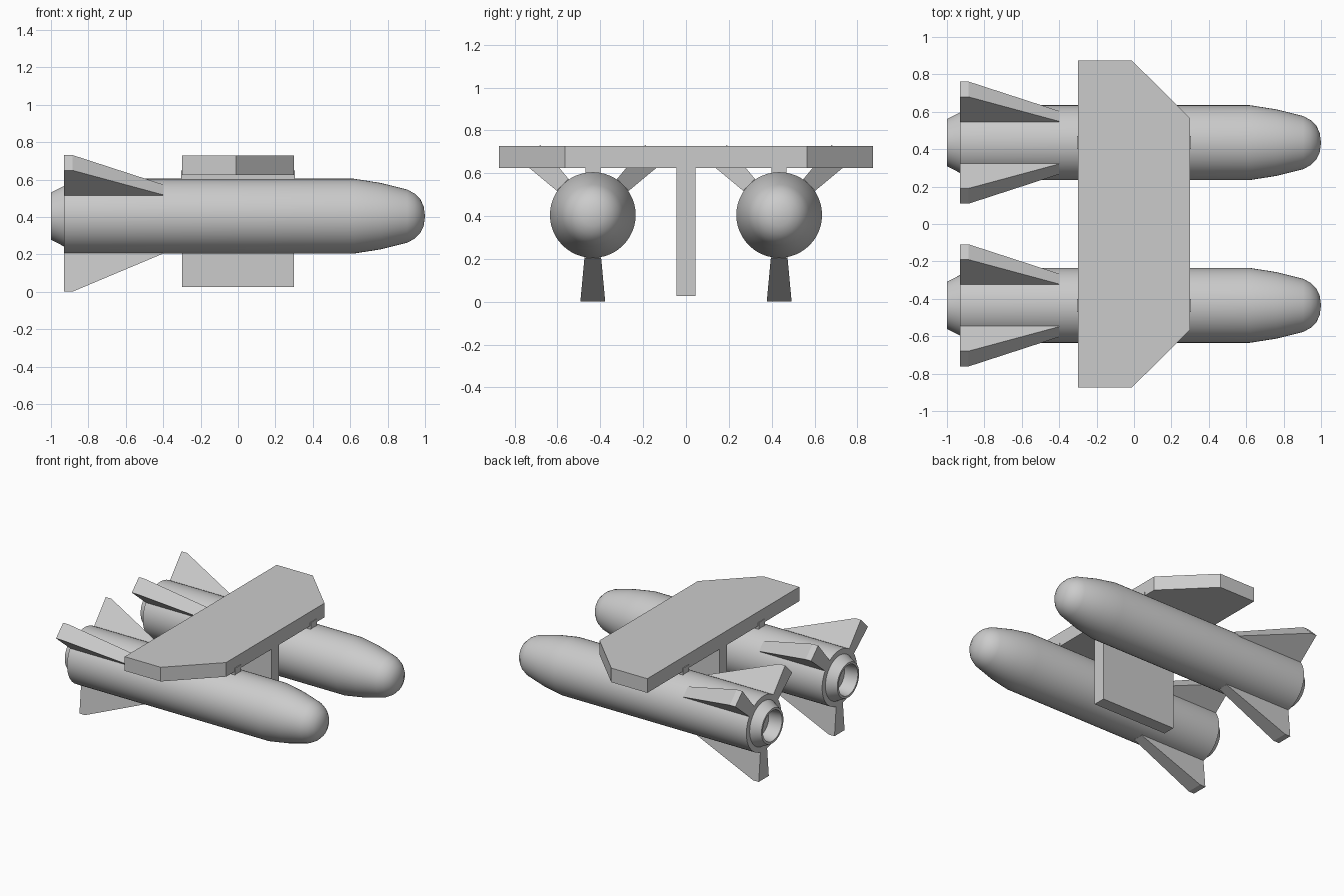
import bpy, bmesh, math
from mathutils import Vector, Matrix

if "Cube" in bpy.data.objects:
    bpy.data.objects.remove(bpy.data.objects["Cube"])

AXIS_Y, AXIS_Z = 0.435, 0.405


def make_object(name, bm, smooth=False):
    bmesh.ops.recalc_face_normals(bm, faces=bm.faces[:])
    mesh = bpy.data.meshes.new(name)
    bm.to_mesh(mesh)
    bm.free()
    ob = bpy.data.objects.new(name, mesh)
    bpy.context.collection.objects.link(ob)
    if smooth:
        bpy.ops.object.select_all(action='DESELECT')
        ob.select_set(True)
        bpy.context.view_layer.objects.active = ob
        bpy.ops.object.shade_smooth_by_angle(angle=math.radians(30))
    return ob


def lathe(name, profile, loc, steps=48):
    """Spin an (x, radius) profile round the x axis."""
    bm = bmesh.new()
    verts = [bm.verts.new((x, 0, r)) for x, r in profile]
    edges = [bm.edges.new(p) for p in zip(verts, verts[1:])]
    bmesh.ops.spin(bm, geom=verts + edges, cent=(0, 0, 0), axis=(1, 0, 0),
                   angle=math.tau, steps=steps, use_duplicate=False)
    bmesh.ops.remove_doubles(bm, verts=bm.verts[:], dist=1e-4)
    ob = make_object(name, bm, smooth=True)
    ob.location = loc
    return ob


def slab(name, outline, z0, z1):
    """Extrude an (x, y) outline from z0 to z1."""
    bm = bmesh.new()
    face = bm.faces.new([bm.verts.new((x, y, z0)) for x, y in outline])
    new = bmesh.ops.extrude_face_region(bm, geom=[face])['geom']
    bmesh.ops.translate(bm, vec=(0, 0, z1 - z0),
                        verts=[v for v in new if isinstance(v, bmesh.types.BMVert)])
    return make_object(name, bm)


def box(name, x, y, hy, z0, z1):
    return slab(name, [(-x, y - hy), (x, y - hy), (x, y + hy), (-x, y + hy)], z0, z1)


def fin(name, angle, loc):
    """Swept fin, wider at the tip than at the root; outline in (x, radius)."""
    outline = [(-0.93, 0.19), (-0.4, 0.19), (-0.4, 0.2), (-0.885, 0.404), (-0.93, 0.404)]
    bm = bmesh.new()
    sides = []
    for s in (-1, 1):
        sides.append([bm.verts.new((x, s * (0.039 + (r - 0.2) * 0.093), r)) for x, r in outline])
        bm.faces.new(sides[-1])
    for i in range(len(outline)):
        j = (i + 1) % len(outline)
        bm.faces.new((sides[0][i], sides[0][j], sides[1][j], sides[1][i]))
    bm.transform(Matrix.Rotation(math.radians(angle), 4, 'X'))
    ob = make_object(name, bm)
    ob.location = loc
    return ob


# Hull: nozzle cavity, nozzle cone, rear rim, tube, rounded nose
hull = [(-0.9, 0), (-0.9, 0.1), (-1, 0.11), (-1, 0.126), (-0.93, 0.162), (-0.93, 0.2),
        (0.62, 0.2), (0.76, 0.178), (0.905, 0.142), (0.945, 0.12), (0.975, 0.09),
        (0.993, 0.052), (1, 0)]

for side, sy in (("left", 1), ("right", -1)):
    centre = Vector((0, sy * AXIS_Y, AXIS_Z))
    lathe(f"{side}_hull", hull, centre)
    for label, angle in (("upper_outer", -45 * sy), ("upper_inner", 45 * sy), ("lower", 180)):
        fin(f"{side}_{label}_fin", angle, centre)
    # Short mount between hull and wing
    box(f"{side}_wing_mount", 0.305, sy * AXIS_Y, 0.035, 0.56, 0.65)

# Wing with clipped front corners
half = [(0.3, 0.565), (-0.01, 0.873), (-0.3, 0.873)]
slab("wing", half + [(x, -y) for x, y in reversed(half)], 0.625, 0.728)

# Central keel plate under the wing
box("keel_plate", 0.3, 0, 0.045, 0.027, 0.625)
